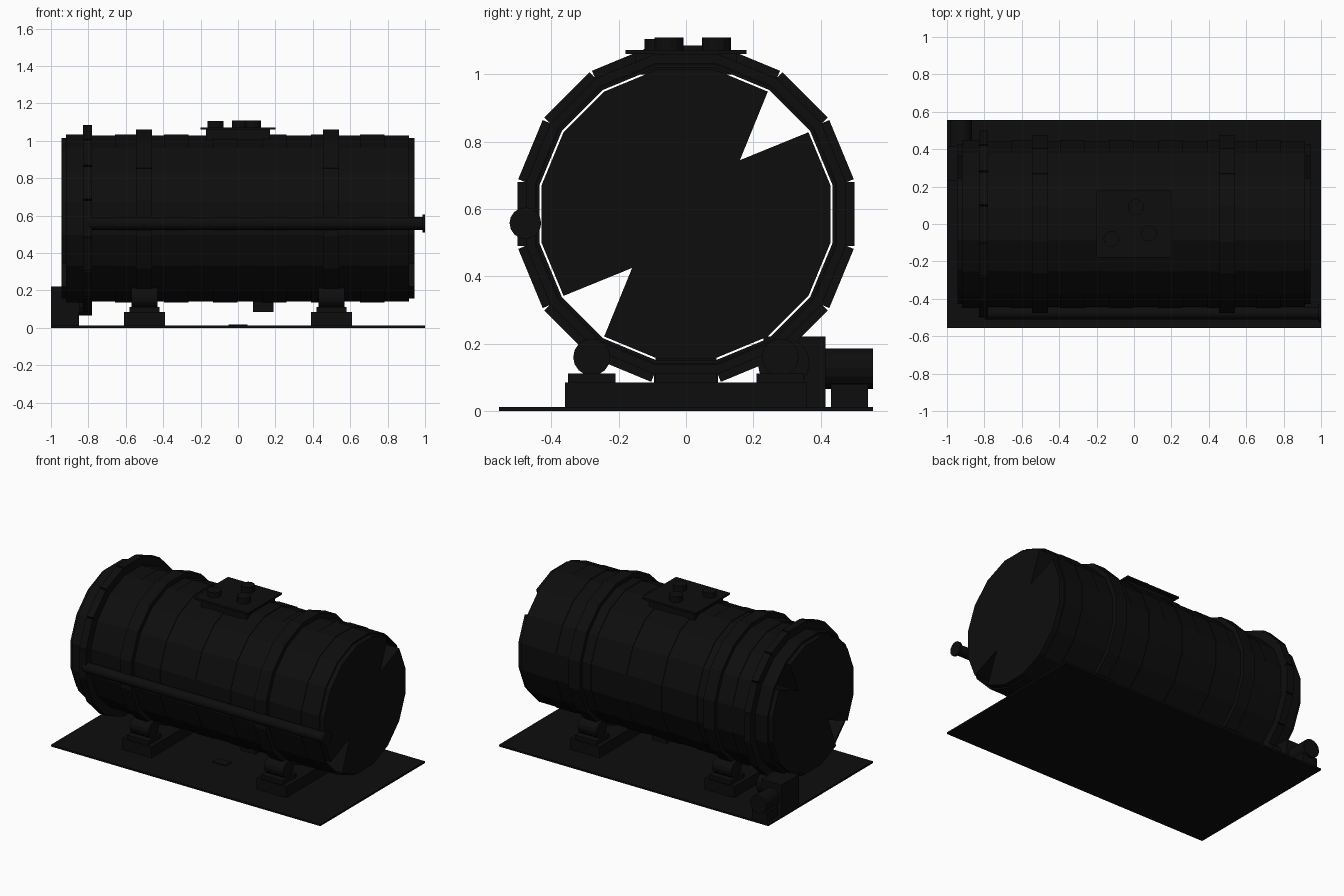
import bpy
import bmesh
from math import pi, cos, sin
from mathutils import Matrix, Vector

if "Cube" in bpy.data.objects:
    bpy.data.objects.remove(bpy.data.objects["Cube"], do_unlink=True)

black = bpy.data.materials.new("near_black")
black.use_nodes = True
COLOUR = (0.004, 0.004, 0.004, 1)
black.diffuse_color = COLOUR
black.node_tree.nodes["Principled BSDF"].inputs["Base Color"].default_value = COLOUR

SIDES = 16
STEP = 2 * pi / SIDES
AXIS_Z = 0.585


def finish(bm, name):
    bmesh.ops.recalc_face_normals(bm, faces=bm.faces)
    mesh = bpy.data.meshes.new(name)
    bm.to_mesh(mesh)
    bm.free()
    mesh.materials.append(black)
    obj = bpy.data.objects.new(name, mesh)
    bpy.context.collection.objects.link(obj)
    return obj


def add_box(bm, x, y, z, turn=Matrix()):
    """Box from (low, high) ranges, optionally transformed."""
    size = Vector((x[1] - x[0], y[1] - y[0], z[1] - z[0]))
    centre = Vector((x[0] + x[1], y[0] + y[1], z[0] + z[1])) / 2
    place = Matrix.Translation(centre) @ Matrix.Diagonal((*size, 1))
    bmesh.ops.create_cube(bm, size=1, matrix=turn @ place)


def box(name, x, y, z):
    bm = bmesh.new()
    add_box(bm, x, y, z)
    return finish(bm, name)


def cylinder(name, centre, radius, length, axis, sides=SIDES):
    bm = bmesh.new()
    turn = {"X": Matrix.Rotation(pi / 2, 4, "Y"),
            "Y": Matrix.Rotation(pi / 2, 4, "X"), "Z": Matrix()}[axis]
    bmesh.ops.create_cone(bm, cap_ends=True, segments=sides, radius1=radius, radius2=radius,
                          depth=length, matrix=Matrix.Translation(centre) @ turn)
    return finish(bm, name)


def outline(apothem):
    """Flat-topped polygon around the drum axis."""
    r = apothem / cos(STEP / 2)
    return [(r * cos((i + 0.5) * STEP), AXIS_Z + r * sin((i + 0.5) * STEP)) for i in range(SIDES)]


def shell_band(name, x0, x1, inner, outer):
    bm = bmesh.new()
    loops = [[bm.verts.new((x, *p)) for p in outline(a)]
             for x, a in ((x0, inner), (x0, outer), (x1, outer), (x1, inner))]
    for k in range(4):
        a, b = loops[k], loops[(k + 1) % 4]
        for i in range(SIDES):
            j = (i + 1) % SIDES
            bm.faces.new((a[i], a[j], b[j], b[i]))
    return finish(bm, name)


def segment_ring(name, x0, x1, apothem):
    """Ring of separate blocks, one per drum side."""
    bm = bmesh.new()
    for i in range(SIDES):
        turn = Matrix.Translation((0, 0, AXIS_Z)) @ Matrix.Rotation(i * STEP, 4, "X")
        add_box(bm, (x0, x1), (-0.095, 0.095), (0.436, apothem), turn)
    return finish(bm, name)


# Drum core with two wedge slots running along it
bm = bmesh.new()
profile = []
for i, p in enumerate(outline(0.429)):
    profile.append(p)
    if i in (1, 9):
        side = 1 if i == 1 else -1
        profile.append((side * 0.16, AXIS_Z + side * 0.16))
face = bm.faces.new([bm.verts.new((-0.945, *p)) for p in profile])
extruded = bmesh.ops.extrude_face_region(bm, geom=[face], use_keep_orig=True)
bmesh.ops.translate(bm, vec=(1.888, 0, 0),
                    verts=[g for g in extruded["geom"] if isinstance(g, bmesh.types.BMVert)])
finish(bm, "drum_core")

# Outer shell panels, alternating slightly in height
BANDS = 14
width = 1.835 / BANDS
for i in range(BANDS):
    start = -0.92 + i * width
    shell_band(f"shell_band_{i + 1}", start, start + width, 0.435, 0.445 if i % 2 else 0.449)

# Riding rings and drive gear
segment_ring("left_riding_ring", 0.455, 0.54, 0.475)
segment_ring("right_riding_ring", -0.545, -0.46, 0.475)
segment_ring("drive_gear", -0.83, -0.78, 0.5)

# Base and the supports with their rollers
box("base_plate", (-1, 1), (-0.555, 0.555), (0, 0.012))
box("base_cover", (-0.05, 0.05), (-0.2, -0.14), (0.012, 0.018))
for label, x in (("left", 0.5), ("right", -0.5)):
    box(label + "_support_beam", (x - 0.11, x + 0.11), (-0.36, 0.36), (0.012, 0.085))
    for end, y in (("front", -0.28), ("back", 0.28)):
        part = f"{label}_{end}_roller"
        box(part + "_block", (x - 0.08, x + 0.08), (y - 0.07, y + 0.07), (0.085, 0.112))
        cylinder(part, (x, y, 0.16), 0.055, 0.14, "X")

# Side pipe with end flange
cylinder("side_pipe", (0.095, -0.477, 0.558), 0.034, 1.79, "X")
cylinder("pipe_flange", (0.993, -0.477, 0.558), 0.047, 0.014, "X")

# Top hatch with three caps
box("hatch_neck", (-0.17, 0.17), (-0.15, 0.15), (1.0, 1.06))
box("hatch_plate", (-0.2, 0.2), (-0.18, 0.18), (1.06, 1.072))
for i, (x, y, top) in enumerate(((-0.12, -0.08, 1.105), (0.01, 0.09, 1.11), (0.08, -0.05, 1.11))):
    cylinder(f"hatch_cap_{i + 1}", (x, y, (top + 1.07) / 2), 0.043, top - 1.07, "Z", 12)

# Bottom outlet
box("bottom_outlet", (0.08, 0.19), (-0.09, 0.09), (0.085, 0.17))

# Drive unit
box("gearbox", (-1, -0.85), (0.23, 0.415), (0.012, 0.222))
cylinder("drive_pinion", (-0.815, 0.29, 0.142), 0.077, 0.07, "X")
cylinder("motor", (-0.925, 0.484, 0.126), 0.06, 0.142, "Y")
box("motor_foot", (-0.98, -0.87), (0.43, 0.54), (0.012, 0.08))
